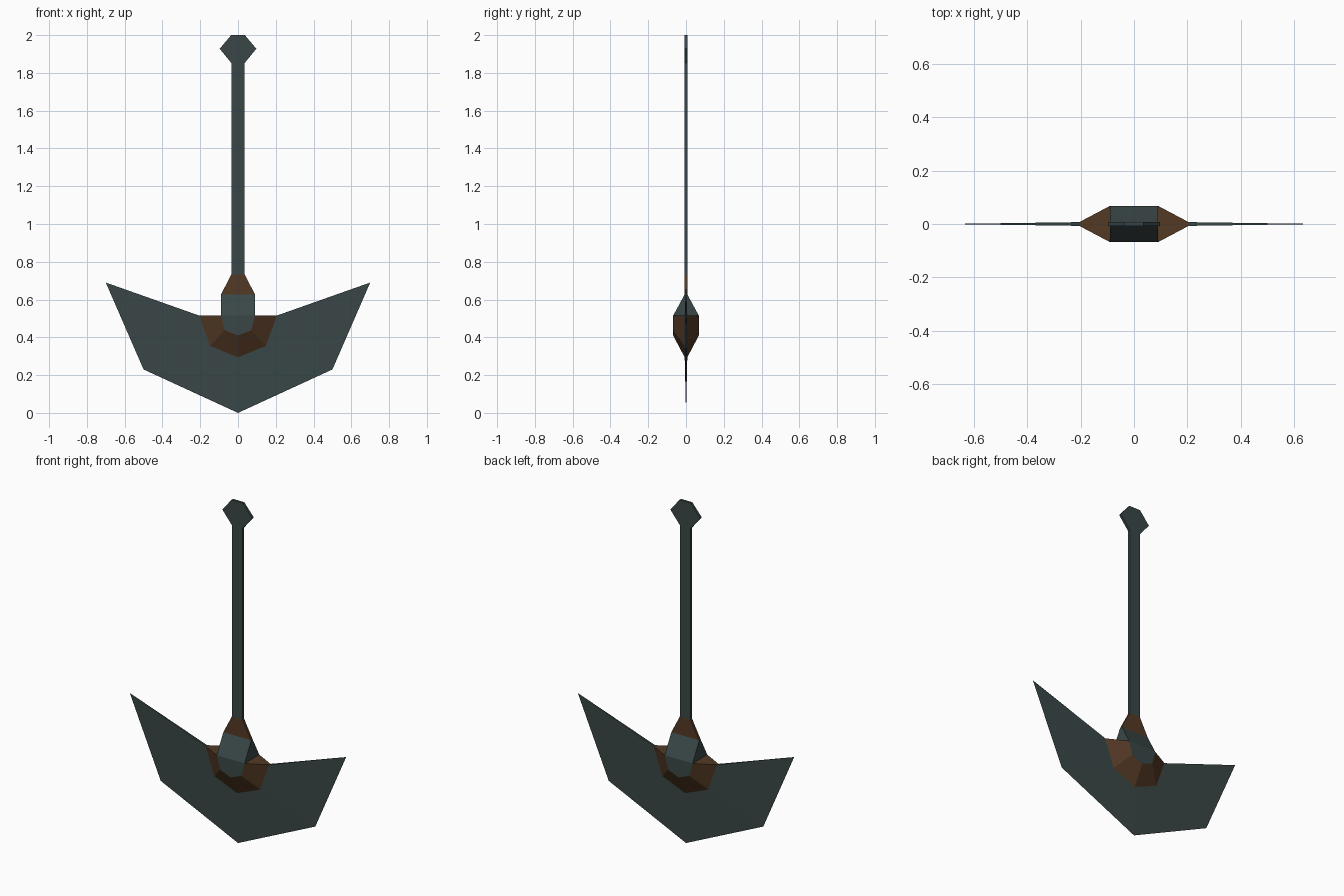
import bpy

if "Cube" in bpy.data.objects:
    bpy.data.objects.remove(bpy.data.objects["Cube"])

T = 0.007      # half thickness of the flat parts
D = 0.068      # half thickness of the hub


def material(name, rgb):
    m = bpy.data.materials.new(name)
    m.diffuse_color = (*rgb, 1)
    m.use_nodes = True
    m.node_tree.nodes["Principled BSDF"].inputs["Base Color"].default_value = m.diffuse_color
    return m


slate = material("dark slate", (0.042, 0.062, 0.062))
brown = material("dark brown", (0.088, 0.041, 0.018))


def build(name, faces, mat):
    """Make a front right quarter and mirror it to the left and the back."""
    verts, polys = [], []
    for face in faces:
        poly = []
        for p in face:
            if p not in verts:
                verts.append(p)
            if verts.index(p) not in poly:
                poly.append(verts.index(p))
        if len(poly) > 2:
            polys.append(poly)
    mesh = bpy.data.meshes.new(name)
    mesh.from_pydata(verts, [], polys)
    mesh.materials.append(mat)
    obj = bpy.data.objects.new(name, mesh)
    bpy.context.collection.objects.link(obj)
    mirror = obj.modifiers.new("mirror", 'MIRROR')
    mirror.use_axis = (True, True, False)
    mirror.merge_threshold = 0.0005
    return obj


def ring(y, points):
    return [(x, -y, z) for x, z in points]


def mid(p):
    return (p[0], 0, p[2])


def strip(inner, outer):
    """Bevelled band between two half rings, closed by a top face."""
    faces = [(inner[i], outer[i], outer[i + 1], inner[i + 1])
             for i in range(len(inner) - 1)]
    a, b = inner[-1], outer[-1]
    return faces + [(a, b, mid(b), mid(a))]


def slab(outline):
    """Flat plate with side walls reaching the centre plane."""
    return [outline] + [(a, mid(a), mid(b), b)
                        for a, b in zip(outline, outline[1:])]


# half rings, from bottom centre up to the right
hub_ring = ring(D, [(0, 0.41), (0.07, 0.437), (0.09, 0.515)])
socket_ring = ring(T, [(0, 0.294), (0.148, 0.355), (0.205, 0.515)])
edge_ring = ring(0, [(0, 0), (0.5, 0.23), (0.7, 0.69)])

# blade tapering to a sharp edge, and the socket that holds it
build("blade", strip(socket_ring, edge_ring), slate)
build("blade_socket", strip(hub_ring, socket_ring), brown)

# hub: flat plate, sloped top and side wall
shoulder, top = (0.09, -D, 0.515), (0.09, -T, 0.627)
centre, centre_top = (0, -D, 0.515), (0, -T, 0.627)
build("hub", [
    hub_ring + [centre],
    (centre, shoulder, top, centre_top),
    (shoulder, mid(shoulder), mid(top), top),
    (centre_top, top, mid(top), mid(centre_top)),
], slate)

# collar, handle and pommel
build("collar", slab(ring(T, [(0, 0.627), (0.09, 0.627), (0.035, 0.733), (0, 0.733)])), brown)
build("handle", slab(ring(T, [(0, 0.733), (0.035, 0.733), (0.035, 1.852), (0, 1.852)])), slate)
build("pommel", slab(ring(T, [(0, 1.852), (0.035, 1.852), (0.097, 1.928), (0.036, 2.0), (0, 2.0)])), slate)
